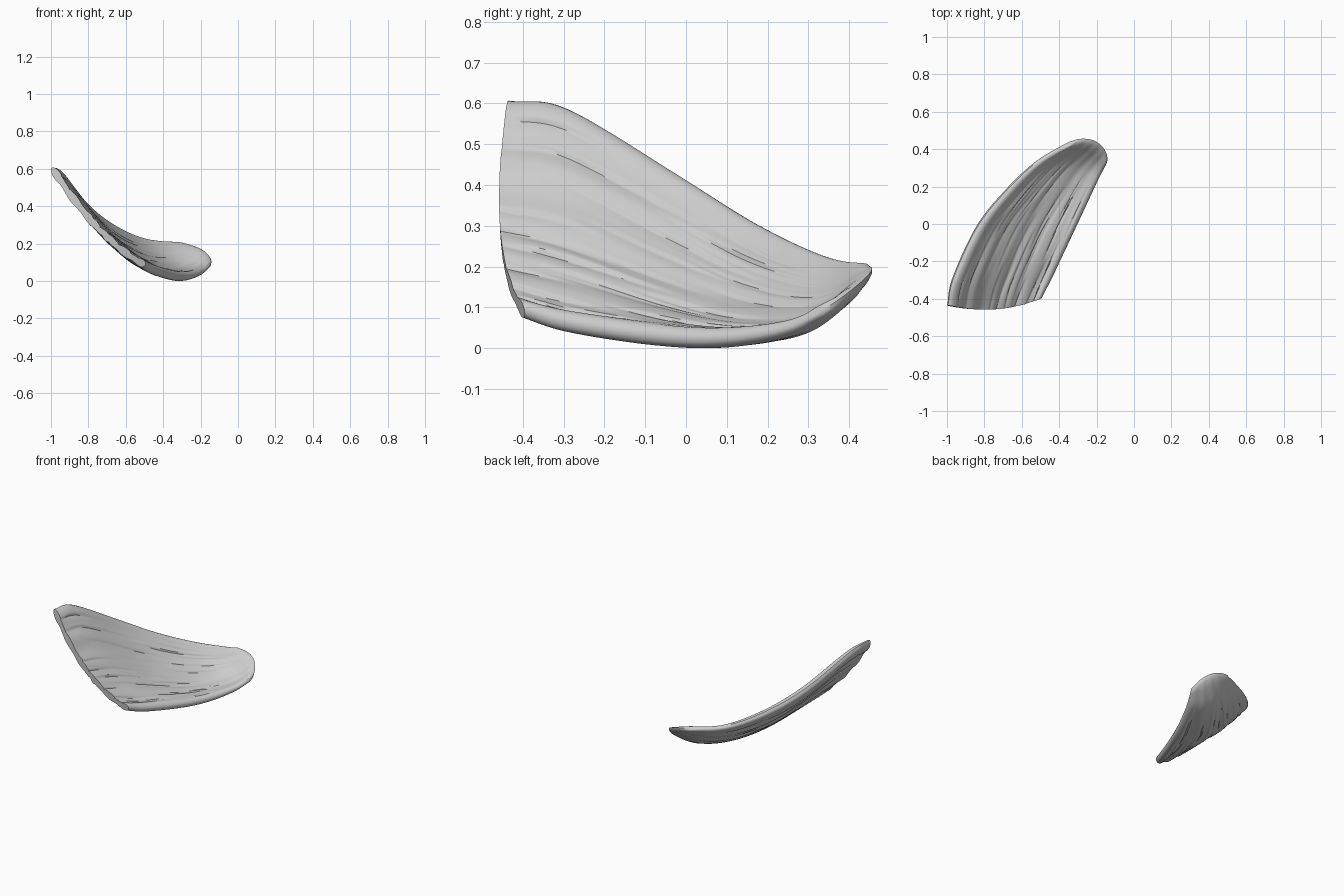
import bpy, bmesh, math, random
from mathutils import Vector

if "Cube" in bpy.data.objects:
    bpy.data.objects.remove(bpy.data.objects["Cube"])

random.seed(4)
NU, NV = 120, 120          # steps along the wing and across it


def curve(points, t):
    """Smooth curve through the points, t from 0 to 1."""
    p = [Vector(q) for q in points]
    p = [2 * p[0] - p[1]] + p + [2 * p[-1] - p[-2]]
    s = t * (len(p) - 3)
    i = min(int(s), len(p) - 4)
    f = s - i
    a, b, c, d = p[i:i + 4]
    return 0.5 * (2 * b + (c - a) * f + (2 * a - 5 * b + 4 * c - d) * f * f
                  + (3 * b - a - 3 * c + d) * f ** 3)


# Upper (leading) and lower (trailing) edges, from cut end to rounded root
upper = [(-0.995, -0.435, 0.603), (-0.965, -0.29, 0.582), (-0.84, -0.02, 0.42),
         (-0.69, 0.17, 0.302), (-0.52, 0.33, 0.225), (-0.32, 0.445, 0.197)]
lower = [(-0.495, -0.395, 0.08), (-0.435, -0.28, 0.047), (-0.335, -0.07, 0.024),
         (-0.26, 0.09, 0.025), (-0.19, 0.24, 0.05), (-0.145, 0.33, 0.09)]


def middle(u, v):
    """Cupped middle surface of the wing, with a raised lip at the root."""
    p = curve(upper, u).lerp(curve(lower, u), v)
    bow = 4 * v * (1 - v)
    p.z -= bow * (0.065 + 0.02 * math.sin(math.pi * u) - 0.085 * u ** 9)
    p.y -= 0.04 * bow * (1 - u) ** 4
    p += Vector((0.04, 0.047, 0)) * math.sqrt(bow) * bow ** 0.25 * u ** 6
    return p


def normal(u, v):
    e = 0.004
    u0, u1, v0, v1 = max(u - e, 0), min(u + e, 1), max(v - e, 0), min(v + e, 1)
    n = (middle(u1, v) - middle(u0, v)).cross(middle(u, v1) - middle(u, v0)).normalized()
    return n if n.z > 0 else -n


# Long feather grooves: centre across, drift, start, end, width, depth
def make_grooves(count):
    result = []
    for i in range(count):
        start = random.uniform(-0.2, 0.5)
        result.append(((i + random.uniform(0.2, 0.8)) / count * 0.88 + 0.06,
                       random.uniform(-0.05, 0.05), start,
                       min(start + random.uniform(0.3, 0.6), 0.93),
                       random.uniform(0.03, 0.06), random.uniform(0.005, 0.011)))
    return result


def relief(grooves, u, v):
    h = 0.003 * math.sin(34 * v + 3 * u) * (1 - 0.8 * u)
    for c, drift, a, b, w, depth in grooves:
        if a < u < b:
            d = v - c - drift * (u - 0.5)
            fade = math.sin(math.pi * (u - a) / (b - a)) * (1 - 0.5 * u)
            # steep on one side, gentle on the other, like overlapping feathers
            if -0.3 * w < d < 0:
                h -= depth * fade * (1 + d / (0.3 * w))
            elif 0 <= d < w:
                h -= depth * fade * (1 - d / w) ** 1.5
    return h


def half_thickness(u, v):
    edge = min(v, 1 - v) / 0.06
    side = math.sqrt(max(0, 1 - (1 - min(edge, 1)) ** 2))
    tip = min((1 - u) / 0.05, 1)
    root = math.sqrt(max(0, 1 - (1 - tip) ** 2))
    base = 0.016 + 0.009 * math.sin(math.pi * min(1, u + 0.1))
    return base * side * root, side * root


bm = bmesh.new()
top_grooves, under_grooves = make_grooves(22), make_grooves(22)
sheets = {1: [], -1: []}
for i in range(NU + 1):
    u = i / NU
    rows = {1: [], -1: []}
    for j in range(NV + 1):
        v = j / NV
        p, n = middle(u, v), normal(u, v)
        t, mask = half_thickness(u, v)
        for s, g in ((1, top_grooves), (-1, under_grooves)):
            rows[s].append(bm.verts.new(p + n * s * (t + mask * relief(g, u, v))))
    for s in (1, -1):
        sheets[s].append(rows[s])

# Upper and under skins
for s in (1, -1):
    g = sheets[s]
    for i in range(NU):
        for j in range(NV):
            bm.faces.new((g[i][j], g[i + 1][j], g[i + 1][j + 1], g[i][j + 1]))
# Blunt cut end
for j in range(NV):
    bm.faces.new((sheets[1][0][j], sheets[1][0][j + 1],
                  sheets[-1][0][j + 1], sheets[-1][0][j]))
bmesh.ops.remove_doubles(bm, verts=bm.verts, dist=0.0002)
bmesh.ops.recalc_face_normals(bm, faces=bm.faces)

# Rest on the ground
low = min(v.co.z for v in bm.verts)
bmesh.ops.translate(bm, verts=bm.verts, vec=(0, 0, -low))

mesh = bpy.data.meshes.new("wing")
bm.to_mesh(mesh)
bm.free()
wing = bpy.data.objects.new("wing", mesh)
bpy.context.collection.objects.link(wing)
bpy.context.view_layer.objects.active = wing
wing.select_set(True)
bpy.ops.object.shade_smooth_by_angle(angle=math.radians(40))
